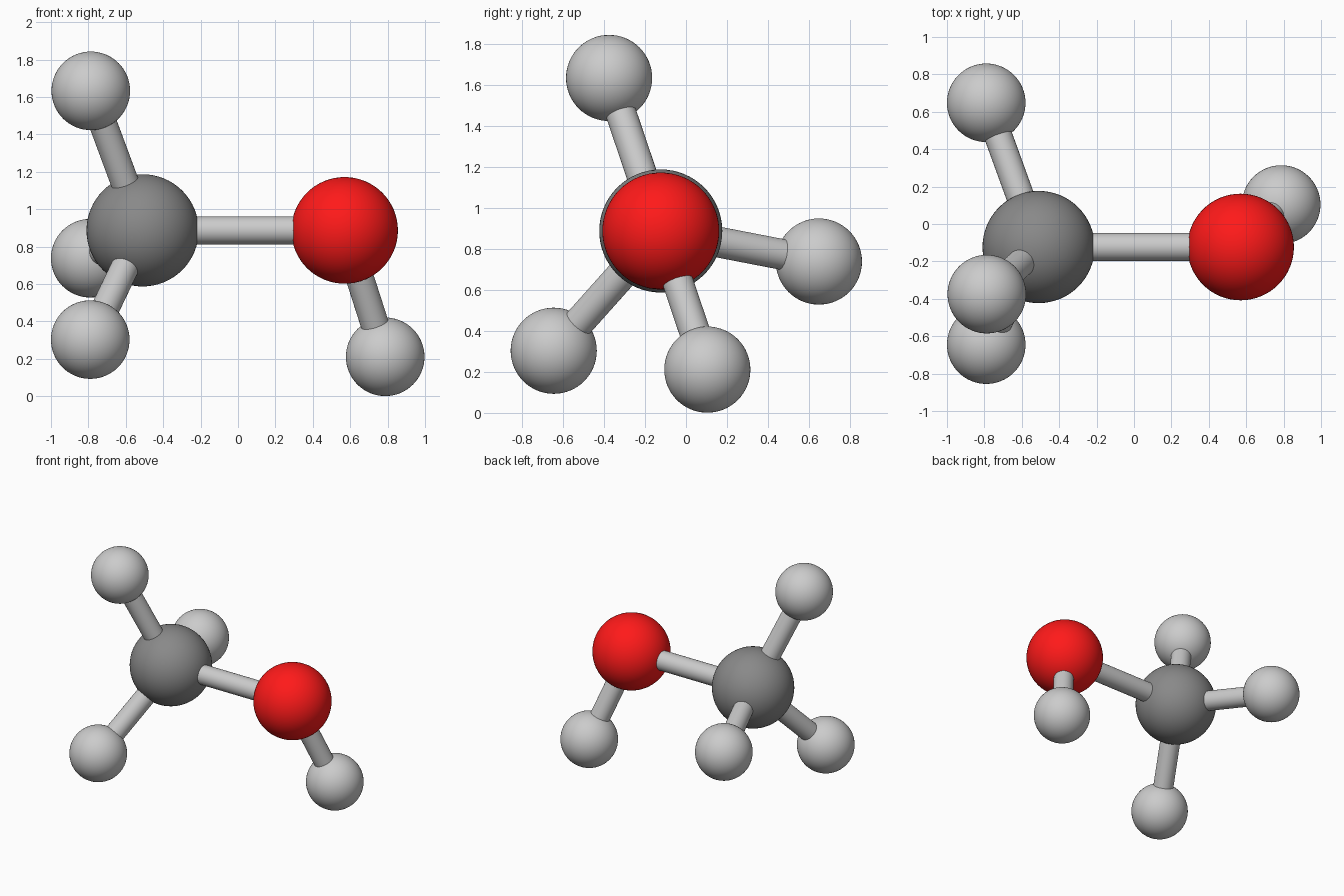
import bpy
from mathutils import Vector

if "Cube" in bpy.data.objects:
    bpy.data.objects.remove(bpy.data.objects["Cube"])


def material(name, rgb):
    m = bpy.data.materials.new(name)
    m.diffuse_color = (*rgb, 1)
    m.use_nodes = True
    m.node_tree.nodes["Principled BSDF"].inputs["Base Color"].default_value = m.diffuse_color
    return m


carbon_grey = material("carbon_grey", (0.25, 0.25, 0.25))
oxygen_red = material("oxygen_red", (1.0, 0.01, 0.01))
hydrogen_grey = material("hydrogen_grey", (0.53, 0.53, 0.53))
BOND_RADIUS = 0.075


def atom(name, center, radius, mat):
    bpy.ops.mesh.primitive_uv_sphere_add(segments=64, ring_count=32, radius=radius, location=center)
    ob = bpy.context.object
    ob.name = name
    ob.data.materials.append(mat)
    bpy.ops.object.shade_smooth()


def bond(name, a, b):
    a, b = Vector(a), Vector(b)
    d = b - a
    bpy.ops.mesh.primitive_cylinder_add(vertices=48, radius=BOND_RADIUS, depth=d.length,
                                        location=(a + b) / 2,
                                        rotation=d.to_track_quat('Z', 'Y').to_euler())
    bpy.context.object.name = name
    bpy.ops.object.shade_smooth_by_angle()


# Atom centres
carbon = (-0.51, -0.123, 0.887)
oxygen = (0.57, -0.123, 0.887)
methyl = [(-0.787, -0.375, 1.633), (-0.79, 0.648, 0.738), (-0.79, -0.645, 0.303)]
hydroxyl = (0.787, 0.104, 0.211)

# Central atoms and the bond between them
atom("carbon_atom", carbon, 0.30, carbon_grey)
atom("oxygen_atom", oxygen, 0.285, oxygen_red)
bond("carbon_oxygen_bond", carbon, oxygen)

# Three hydrogens around the carbon
for i, h in enumerate(methyl, 1):
    atom(f"carbon_hydrogen_atom_{i}", h, 0.21, hydrogen_grey)
    bond(f"carbon_hydrogen_bond_{i}", carbon, h)

# One hydrogen on the oxygen
atom("oxygen_hydrogen_atom", hydroxyl, 0.21, hydrogen_grey)
bond("oxygen_hydrogen_bond", oxygen, hydroxyl)
